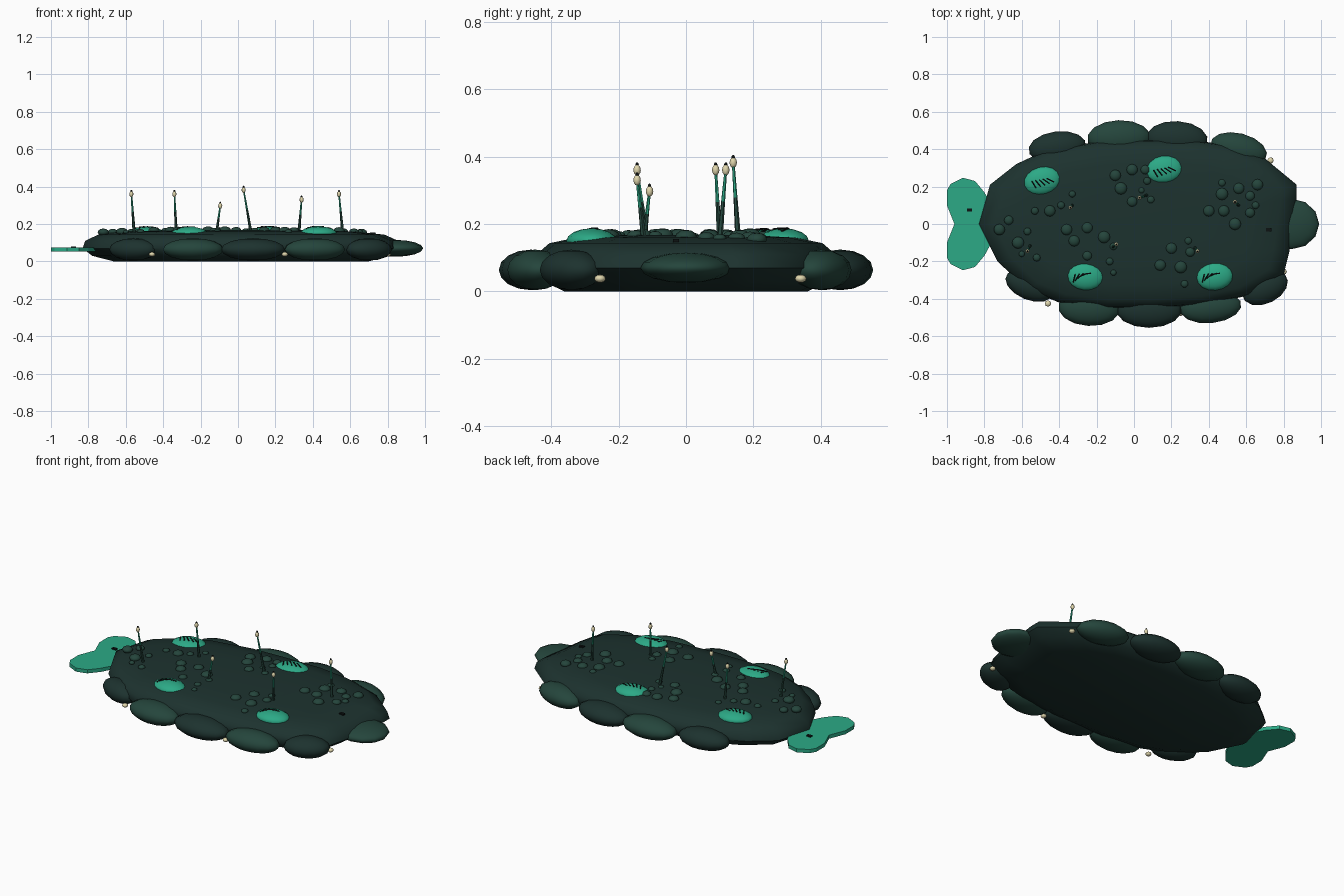
import bpy, bmesh, math
from mathutils import Vector

if "Cube" in bpy.data.objects:
    bpy.data.objects.remove(bpy.data.objects["Cube"])


def mat(name, r, g, b):
    m = bpy.data.materials.new(name)
    m.diffuse_color = (r, g, b, 1)
    m.use_nodes = True
    m.node_tree.nodes["Principled BSDF"].inputs["Base Color"].default_value = m.diffuse_color
    return m


DARK = mat("dark_moss", 0.012, 0.032, 0.028)
MOSS = mat("moss", 0.018, 0.06, 0.045)
GREEN = mat("bright_green", 0.025, 0.40, 0.24)
CREAM = mat("cream", 0.75, 0.68, 0.42)
BLACK = mat("black", 0.004, 0.006, 0.006)


def finish(bm, name, m, smooth=True, angle=50):
    bmesh.ops.recalc_face_normals(bm, faces=bm.faces)
    me = bpy.data.meshes.new(name)
    bm.to_mesh(me)
    bm.free()
    o = bpy.data.objects.new(name, me)
    bpy.context.collection.objects.link(o)
    me.materials.append(m)
    if smooth:
        bpy.ops.object.select_all(action='DESELECT')
        o.select_set(True)
        bpy.context.view_layer.objects.active = o
        bpy.ops.object.shade_smooth_by_angle(angle=math.radians(angle))
    return o


def blob(name, loc, size, m, rot=0, seg=14, rings=8):
    bm = bmesh.new()
    bmesh.ops.create_uvsphere(bm, u_segments=seg, v_segments=rings, radius=1)
    o = finish(bm, name, m)
    o.location, o.scale, o.rotation_euler = loc, size, (0, 0, rot)
    return o


def rod(name, a, b, r1, r2, m, seg=6):
    a, b = Vector(a), Vector(b)
    bm = bmesh.new()
    bmesh.ops.create_cone(bm, cap_ends=True, segments=seg, radius1=r1, radius2=r2, depth=(b - a).length)
    o = finish(bm, name, m)
    o.location = (a + b) / 2
    o.rotation_euler = (b - a).to_track_quat('Z', 'Y').to_euler()
    return o


def box(name, loc, size, m):
    bm = bmesh.new()
    bmesh.ops.create_cube(bm, size=1)
    o = finish(bm, name, m, False)
    o.location, o.scale = loc, size


# Low oval body: outline lofted through several heights
outline = [(-.83, 0), (-.77, .21), (-.63, .32), (-.48, .39), (-.2, .44), (.05, .45), (.3, .45),
           (.52, .42), (.7, .35), (.87, .21), (.87, .14), (.85, 0), (.83, -.15), (.8, -.27),
           (.62, -.38), (.4, -.43), (.1, -.45), (-.15, -.45), (-.4, -.42), (-.57, -.35), (-.73, -.2)]
levels = [(.80, 0), (.94, .03), (1, .07), (.985, .11), (.9, .143), (.72, .16), (.4, .168)]
bm = bmesh.new()
rows = [[bm.verts.new((x * s, y * s, z)) for x, y in outline] for s, z in levels]
n = len(outline)
for lo, hi in zip(rows, rows[1:]):
    for i in range(n):
        bm.faces.new((lo[i], lo[(i + 1) % n], hi[(i + 1) % n], hi[i]))
bm.faces.new(rows[0])
bm.faces.new(rows[-1])
finish(bm, "body", DARK)

# Scalloped rim lobes: x, y, half length, half width, angle
lobes = [(-.41, .41, .155, .085, .12), (-.08, .46, .17, .095, .03), (.23, .455, .165, .095, -.06),
         (.56, .40, .155, .085, -.25), (.70, -.34, .13, .085, .45), (.41, -.445, .165, .085, .1),
         (.08, -.46, .175, .095, 0), (-.24, -.45, .165, .095, -.05), (-.56, -.33, .135, .075, -.4)]
for i, (x, y, a, b, r) in enumerate(lobes):
    blob("rim_lobe", (x, y, .064), (a, b, .06), (DARK, MOSS)[i % 2], r)
blob("nose_lobe", (.84, 0, .07), (.15, .135, .045), MOSS, 0, 12)

# Heart-shaped tail leaf
half = [(-.96, 0), (-1, .10), (-1, .18), (-.98, .215), (-.915, .247), (-.85, .23), (-.80, .17), (-.74, .06)]
bm = bmesh.new()
vs = [bm.verts.new((x, y, .052)) for x, y in half + [(x, -y) for x, y in half[:0:-1]]]
f = bm.faces.new(vs)
top = bmesh.ops.extrude_face_region(bm, geom=[f])["geom"]
bmesh.ops.translate(bm, vec=(0, 0, .022), verts=[v for v in top if isinstance(v, bmesh.types.BMVert)])
finish(bm, "tail_leaf", GREEN, False)

# Green domes with fanned slits
for x, y, r, zc in [(-.49, .23, .25, .148), (.16, .29, .15, .15), (-.26, -.28, -.08, .148), (.43, -.28, .1, .15)]:
    blob("dome", (x, y, zc), (.1, .075, .037), GREEN, r, 16, 8)
    for k in range(5):
        t = -.75 + (k - 2) * .14
        px, py = x - .045 + k * .022, y - .02 + k * .006
        if y < 0:
            t = math.pi / 2 + .55 - k * .3 - .8
            px, py = x - .06 + k * .017, y - .01 + k * .006
        dx, dy = math.cos(t) * .022, math.sin(t) * .022
        h = [zc + .037 * math.sqrt(max(0, 1 - ((px + s * dx - x) / .1) ** 2 - ((py + s * dy - y) / .075) ** 2))
             for s in (-1, 1)]
        rod("slit", (px - dx, py - dy, h[0]), (px + dx, py + dy, h[1]), .004, .004, BLACK)

# Pebble clusters: x, y, radius
clusters = [
    [(-.72, -.03, .03), (-.62, -.10, .032), (-.45, .07, .03), (-.33, .16, .018), (-.39, .10, .02),
     (-.53, .07, .02), (-.67, .02, .025), (-.57, -.04, .02), (-.52, -.18, .02), (-.6, -.16, .016)],
    [(-.36, -.03, .03), (-.25, -.02, .03), (-.16, -.07, .033), (-.32, -.09, .03), (-.11, -.12, .02),
     (-.13, -.20, .02), (-.11, -.26, .016), (-.25, -.17, .025)],
    [(-.1, .26, .03), (-.07, .19, .033), (-.01, .29, .03), (-.01, .12, .028), (.07, .23, .02),
     (.09, .13, .02), (.04, .18, .016), (.06, .29, .025)],
    [(.14, -.22, .03), (.2, -.13, .03), (.25, -.23, .033), (.27, -.32, .02), (.3, -.15, .025), (.29, -.09, .02)],
    [(.4, .07, .03), (.47, .16, .033), (.56, .19, .03), (.66, .21, .03), (.62, .15, .026), (.48, .07, .03),
     (.54, 0, .032), (.62, .06, .026), (.47, .22, .02), (.65, .1, .02)]]
for c in clusters:
    for x, y, r in c:
        drop = .028 * max(0, math.hypot(x / .85, y / .45) - .5)
        blob("pebble", (x, y, .166 - drop), (r, r, r * .65), MOSS, 0, 12, 6)

# Stalks with buds: base x, base y, tip x, tip y, tip z
for x0, y0, x1, y1, z1 in [(-.555, -.115, -.57, -.145, .36), (-.33, .10, -.34, .088, .36),
                           (-.115, -.125, -.095, -.108, .297), (.07, .155, .03, .14, .382),
                           (.325, -.125, .34, -.145, .33), (.56, .10, .54, .118, .36)]:
    a, b = Vector((x0, y0, .15)), Vector((x1, y1, z1))
    mid = a.lerp(b, .55)
    rod("stalk_base", a, mid, .009, .006, MOSS)
    rod("stalk_tip", mid, b, .006, .004, GREEN)
    blob("bud", b, (.011, .011, .016), CREAM, 0, 8, 6)
    blob("bud_cap", b + Vector((0, 0, .016)), (.005, .005, .007), BLACK, 0, 8, 6)

# Small dark chips on the top and tail
for x, y, z in [(-.155, .33, .147), (-.88, .075, .074), (.72, -.03, .148), (.19, -.315, .15)]:
    box("chip", (x, y, z), (.028, .018, .014), BLACK)

# Cream beads under the rim
for x, y in [(-.46, -.425), (.25, -.475), (.80, -.255), (.73, .34)]:
    blob("rim_bead", (x, y, .038), (.017, .017, .012), CREAM, 0, 8, 6)
